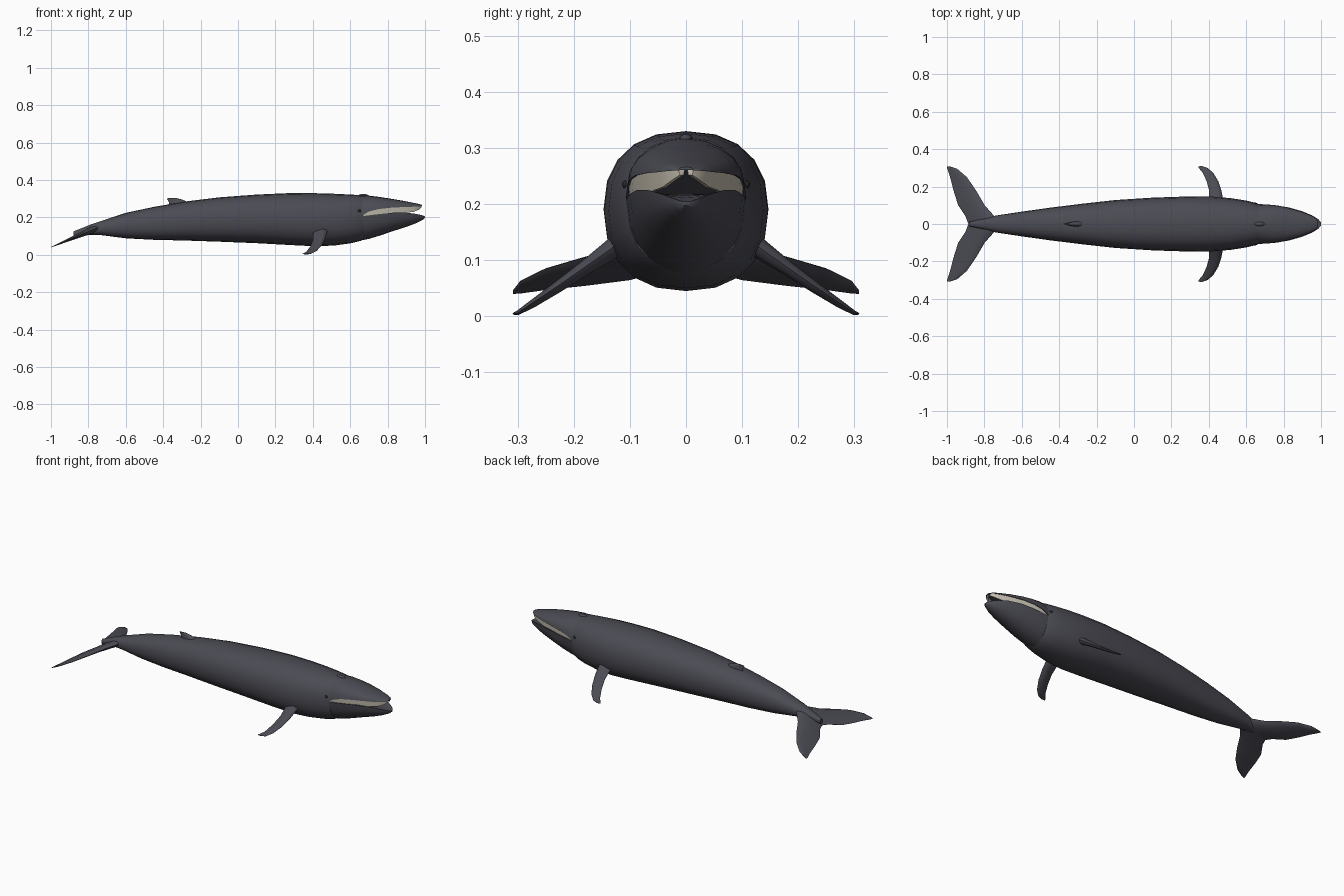
import bpy, bmesh, math
from mathutils import Vector

if "Cube" in bpy.data.objects:
    bpy.data.objects.remove(bpy.data.objects["Cube"])


def material(name, rgb):
    m = bpy.data.materials.new(name)
    m.diffuse_color = (*rgb, 1)
    m.use_nodes = True
    m.node_tree.nodes["Principled BSDF"].inputs["Base Color"].default_value = m.diffuse_color
    return m


SKIN = material("slate_skin", (0.07, 0.07, 0.088))
CREAM = material("baleen_cream", (0.56, 0.52, 0.43))
DARK = material("eye_dark", (0.02, 0.02, 0.022))


def finish(ob, mat, mirror=False, angle=50):
    ob.data.materials.append(mat)
    if mirror:
        ob.modifiers.new("mirror", "MIRROR").use_axis = (False, True, False)
    bpy.ops.object.select_all(action='DESELECT')
    ob.select_set(True)
    bpy.context.view_layer.objects.active = ob
    bpy.ops.object.shade_smooth_by_angle(angle=math.radians(angle))
    return ob


def loft(name, rings, mat, mirror=False, angle=50):
    """Skin a list of equal-sized closed rings and cap both ends."""
    bm = bmesh.new()
    vs = [[bm.verts.new(p) for p in r] for r in rings]
    n = len(rings[0])
    for a, b in zip(vs, vs[1:]):
        for i in range(n):
            j = (i + 1) % n
            bm.faces.new((a[i], a[j], b[j], b[i]))
    bm.faces.new(vs[0])
    bm.faces.new(vs[-1])
    bmesh.ops.recalc_face_normals(bm, faces=bm.faces)
    me = bpy.data.meshes.new(name)
    bm.to_mesh(me)
    bm.free()
    ob = bpy.data.objects.new(name, me)
    bpy.context.collection.objects.link(ob)
    return finish(ob, mat, mirror, angle)


def sup(t, e=2.3):
    """Point on a unit superellipse."""
    f = lambda v: math.copysign(abs(v) ** (2 / e), v)
    return f(math.cos(t)), f(math.sin(t))


def body_ring(x, w, top, bot, n=20):
    c, h = (top + bot) / 2, (top - bot) / 2
    pts = [sup(2 * math.pi * i / n) for i in range(n)]
    return [(x, w * a, c + h * b) for a, b in pts]


def jaw_ring(x, w, outer, lip, arch, n=10):
    """Half superellipse from lip height to outer height, arched mouth side."""
    pts = [sup(math.pi * i / n, 2.1) for i in range(n + 1)]
    ring = [(x, w * a, lip + (outer - lip) * b) for a, b in pts]
    return ring + [(x, -w * .5, lip + arch * .8), (x, 0, lip + arch), (x, w * .5, lip + arch * .8)]


def fin(name, sections, normal, mirror=False):
    """Loft of lens-shaped sections: (leading point, trailing point, thickness)."""
    up = Vector(normal).normalized()
    shape = [(0, 0), (.08, .3), (.3, .5), (.65, .35), (1, .03), (1, -.03), (.65, -.35), (.3, -.5), (.08, -.3)]
    rings = []
    for lead, trail, th in sections:
        a, b = Vector(lead), Vector(trail)
        rings.append([a.lerp(b, u) + up * th * v for u, v in shape])
    return loft(name, rings, SKIN, mirror)


# Body: x, half width, top, bottom
loft("body", [body_ring(*s) for s in [
    (-.88, .012, .125, .095), (-.80, .030, .157, .105), (-.74, .045, .178, .106),
    (-.60, .066, .224, .088), (-.45, .087, .256, .080), (-.28, .108, .285, .076),
    (-.10, .128, .307, .070), (.10, .141, .322, .062), (.28, .147, .330, .052),
    (.42, .146, .329, .045), (.52, .138, .326, .050), (.60, .125, .322, .061),
    (.655, .112, .319, .074), (.67, .104, .316, .082)]], SKIN)

# Jaws: x, half width, outer height, lip height, arch
upper = [(.60, .105, .318, .200, .0), (.66, .107, .319, .208, .004), (.70, .105, .316, .231, .008),
         (.75, .101, .310, .244, .008), (.81, .090, .301, .251, .008), (.88, .071, .289, .255, .007),
         (.94, .049, .277, .257, .005), (.97, .033, .271, .259, .003), (.985, .015, .266, .260, .001)]
loft("upper_jaw", [jaw_ring(*s) for s in upper], SKIN)
lower = [(.60, .105, .064, .203, .0), (.66, .107, .077, .206, .0), (.70, .105, .085, .211, .0),
         (.76, .100, .103, .218, -.004), (.83, .088, .127, .225, -.008), (.90, .068, .149, .225, -.01),
         (.95, .047, .168, .219, -.007), (.985, .026, .185, .211, -.004), (1.0, .009, .197, .205, 0)]
loft("lower_jaw", [jaw_ring(*s) for s in lower], SKIN)

# Baleen hanging along the upper jaw edge: x, y, top, bottom
baleen = [(.665, .103, .222, .200), (.70, .102, .240, .206), (.75, .097, .250, .213),
          (.81, .086, .256, .221), (.88, .067, .259, .222), (.94, .045, .261, .230),
          (.97, .029, .262, .242), (.98, .014, .263, .252)]
loft("baleen", [[(x, y, t), (x, y - .003, b), (x - .004, y - .010, b), (x - .004, y - .012, t)]
                for x, y, t, b in baleen], CREAM, mirror=True)

# Flippers: y, leading x, trailing x, z, thickness
fin("flipper", [((a, y, z), (b, y, z - .006 * (z > .01)), t) for y, a, b, z, t in [
    (.10, .485, .395, .145, .042), (.14, .475, .402, .116, .034), (.18, .467, .402, .088, .026),
    (.23, .450, .388, .053, .020), (.275, .423, .367, .023, .014), (.30, .392, .346, .006, .008),
    (.308, .368, .343, .004, .004)]], (0, .59, .81), mirror=True)

# Tail flukes: y, leading x, trailing x, thickness
slope = lambda x: .040 + (x + 1) * .42
fin("tail_fluke", [((a, y, slope(a)), (b, y, slope(b)), t) for y, a, b, t in [
    (0, -.70, -.885, .040), (.04, -.745, -.900, .034), (.10, -.798, -.940, .026),
    (.18, -.845, -.965, .018), (.25, -.893, -.983, .013), (.295, -.945, -.998, .008),
    (.308, -.985, -1.0, .004)]], (-.35, 0, .93), mirror=True)

# Dorsal fin
fin("dorsal_fin", [((-.255, 0, .275), (-.375, 0, .255), .036), ((-.285, 0, .289), (-.368, 0, .278), .026),
                   ((-.305, 0, .297), (-.376, 0, .293), .018), ((-.33, 0, .303), (-.382, 0, .302), .008)],
    (0, 1, 0))


# Eyes and blowhole ridge
def blob(name, loc, scale, mat, mirror=False):
    bm = bmesh.new()
    bmesh.ops.create_uvsphere(bm, u_segments=12, v_segments=8, radius=1)
    for v in bm.verts:
        v.co = Vector(loc) + Vector(v.co[i] * scale[i] for i in range(3))
    me = bpy.data.meshes.new(name)
    bm.to_mesh(me)
    bm.free()
    ob = bpy.data.objects.new(name, me)
    bpy.context.collection.objects.link(ob)
    finish(ob, mat, mirror)


blob("eye", (.65, .108, .235), (.009, .006, .007), DARK, mirror=True)
blob("blowhole_ridge", (.67, 0, .316), (.028, .012, .009), SKIN)
